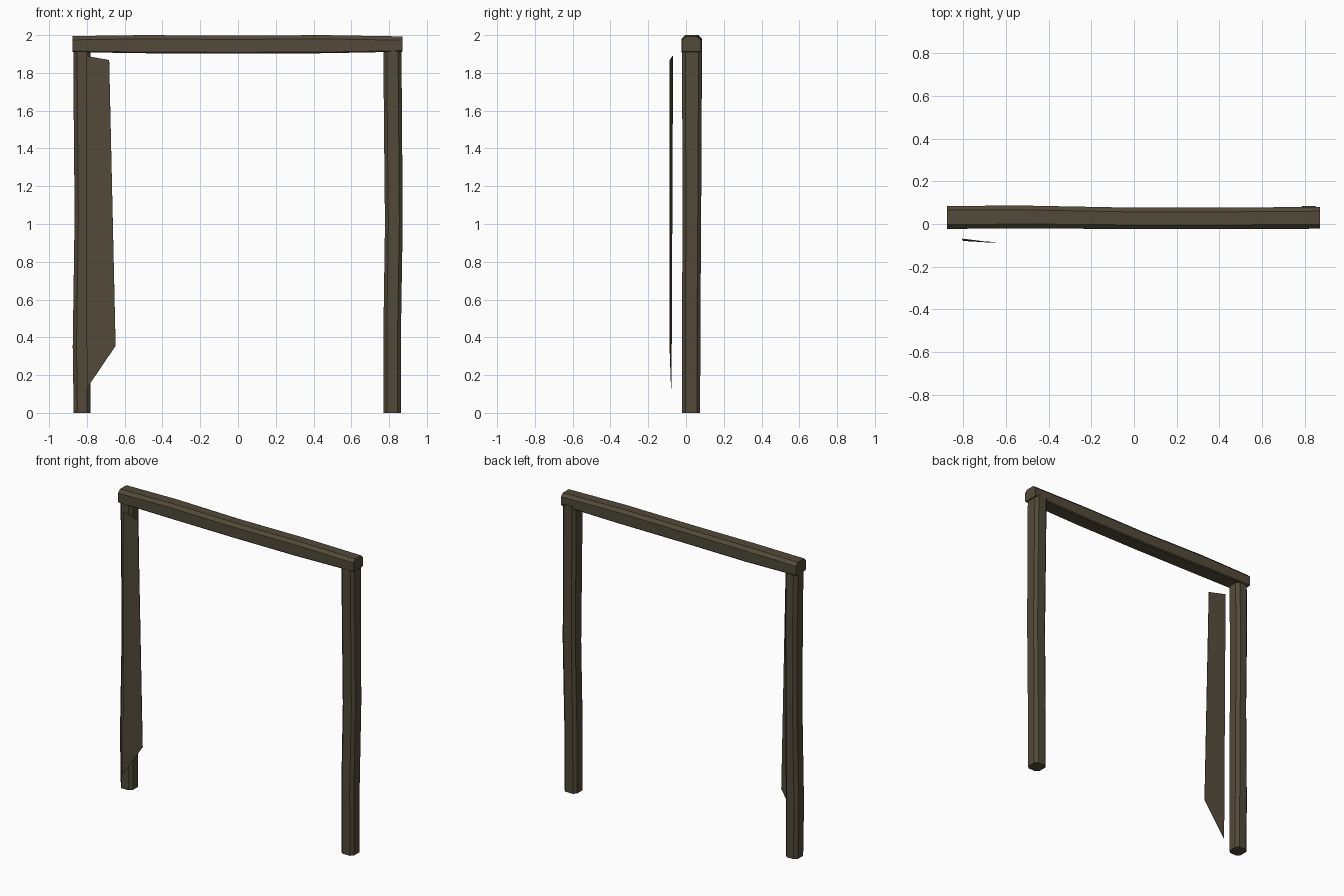
import bpy, bmesh
from mathutils import Vector

cube = bpy.data.objects.get("Cube")
if cube:
    bpy.data.objects.remove(cube, do_unlink=True)

wood = bpy.data.materials.new("dark weathered wood")
wood.use_nodes = True
colour = (0.085, 0.069, 0.041, 1)
wood.diffuse_color = colour
wood.node_tree.nodes["Principled BSDF"].inputs["Base Color"].default_value = colour


def finish(name, bm):
    bmesh.ops.recalc_face_normals(bm, faces=bm.faces)
    mesh = bpy.data.meshes.new(name)
    bm.to_mesh(mesh)
    bm.free()
    mesh.materials.append(wood)
    obj = bpy.data.objects.new(name, mesh)
    bpy.context.collection.objects.link(obj)
    return obj


def section(u0, u1, v0, v1, low, high):
    """Rectangle with chamfered corners, chamfer differs on the low and high v side."""
    return [(u0 + low, v0), (u1 - low, v0), (u1, v0 + low), (u1, v1 - high),
            (u1 - high, v1), (u0 + high, v1), (u0, v1 - high), (u0, v0 + low)]


def timber(name, stations, place, low, high):
    """Loft a chamfered section through stations of (position, u0, u1, v0, v1)."""
    bm = bmesh.new()
    rings = [[bm.verts.new(place(t, u, v)) for u, v in section(*box, low, high)]
             for t, *box in stations]
    for a, b in zip(rings, rings[1:]):
        for i in range(len(a)):
            j = (i + 1) % len(a)
            bm.faces.new((a[i], a[j], b[j], b[i]))
    bm.faces.new(rings[0])
    bm.faces.new(rings[-1])
    return finish(name, bm)


def upright(t, u, v):
    return Vector((u, v, t))


def lengthwise(t, u, v):
    return Vector((t, u, v))


# Slightly crooked posts
timber("right_post", [(0, -.87, -.78, -.02, .075), (.35, -.875, -.78, -.022, .075),
                      (1.05, -.865, -.78, -.018, .08), (1.6, -.87, -.78, -.018, .083),
                      (1.93, -.872, -.78, -.02, .077)], upright, .02, .02)
timber("left_post", [(0, .77, .862, -.02, .075), (.45, .77, .863, -.022, .076),
                     (1, .778, .872, -.018, .08), (1.6, .772, .868, -.02, .083),
                     (1.93, .77, .865, -.02, .085)], upright, .018, .018)

# Sagging crossbeam, chamfered more on its top edges
timber("crossbeam", [(-.875, -.023, .085, 1.91, 1.995), (-.5, -.02, .086, 1.904, 2),
                     (-.03, -.024, .077, 1.903, 1.997), (.45, -.024, .077, 1.904, 2),
                     (.872, -.022, .08, 1.912, 1.993)], lengthwise, .006, .02)

# Thin broken board hanging in front of the right post
bm = bmesh.new()
outline = [(-.8, -.078, .13), (-.648, -.086, .355), (-.682, -.085, 1.868), (-.805, -.07, 1.89)]
bm.faces.new([bm.verts.new(p) for p in outline])
board = finish("broken_board", bm)
solid = board.modifiers.new("thickness", "SOLIDIFY")
solid.thickness = .003
solid.offset = 0
